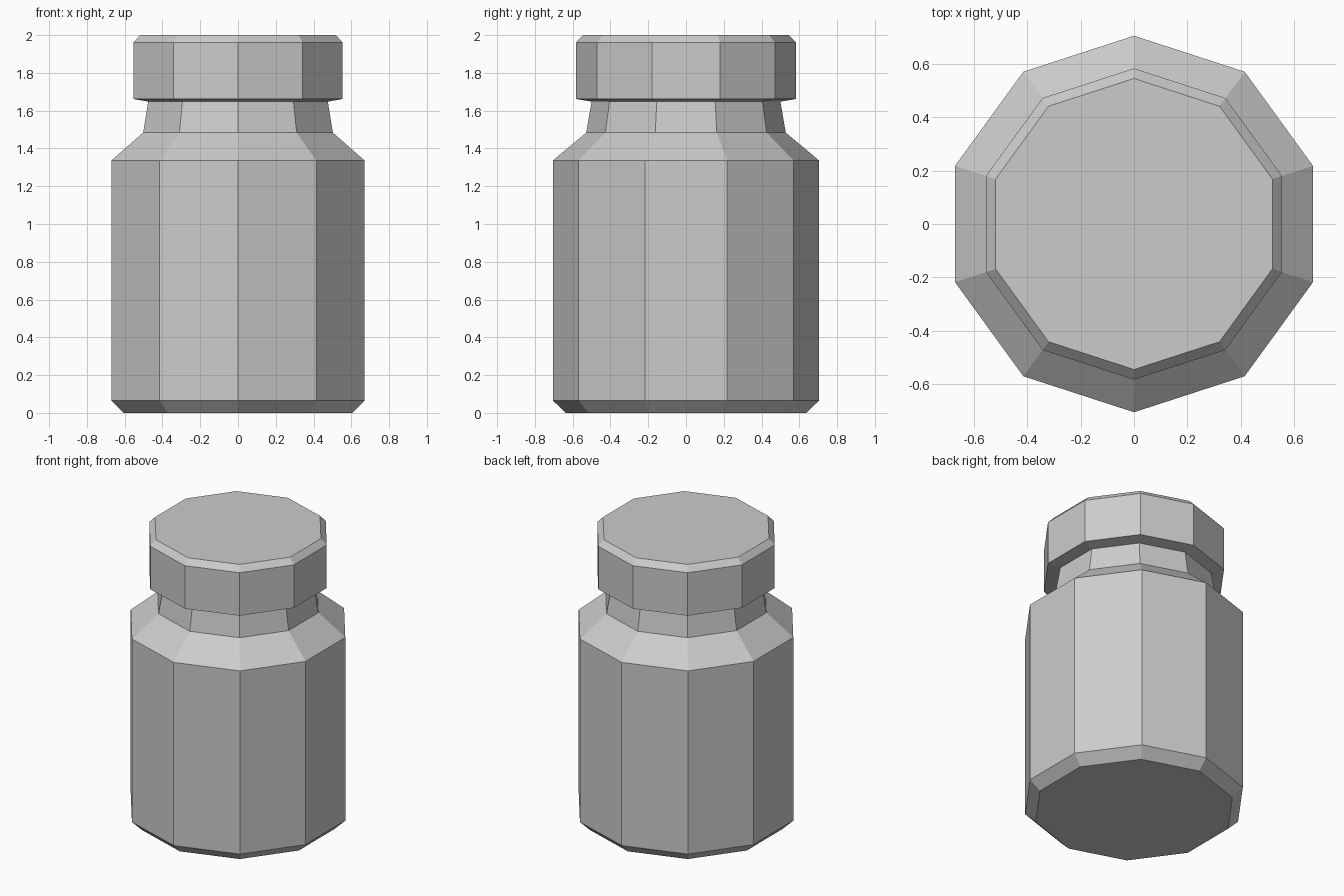
import bpy, bmesh
from math import cos, sin, pi

if "Cube" in bpy.data.objects:
    bpy.data.objects.remove(bpy.data.objects["Cube"])

SIDES = 10


def lathe(name, profile, close_bottom=False, close_top=False):
    """Flat-faced ten-sided solid from (radius, z) profile, bottom to top."""
    bm = bmesh.new()
    rings = []
    for r, z in profile:
        angles = [pi / 2 + 2 * pi * i / SIDES for i in range(SIDES)]
        rings.append([bm.verts.new((r * cos(a), r * sin(a), z)) for a in angles])
    for low, high in zip(rings, rings[1:]):
        for i in range(SIDES):
            j = (i + 1) % SIDES
            bm.faces.new((low[i], low[j], high[j], high[i]))
    if close_bottom:
        bm.faces.new(rings[0][::-1])
    if close_top:
        bm.faces.new(rings[-1])
    mesh = bpy.data.meshes.new(name)
    bm.to_mesh(mesh)
    bm.free()
    obj = bpy.data.objects.new(name, mesh)
    bpy.context.collection.objects.link(obj)
    return obj


# Where the neck meets the underside of the lid
SEAM = (0.50, 1.648)

# Jar: chamfered base, straight wall, sloped shoulder, tapered neck
lathe("jar_body", [(0.637, 0), (0.705, 0.066), (0.705, 1.336),
                   (0.528, 1.484), SEAM], close_bottom=True)

# Lid: slightly sloped underside, straight rim, chamfered top
lathe("lid", [SEAM, (0.583, 1.662), (0.583, 1.96), (0.545, 2.0)],
      close_top=True)
